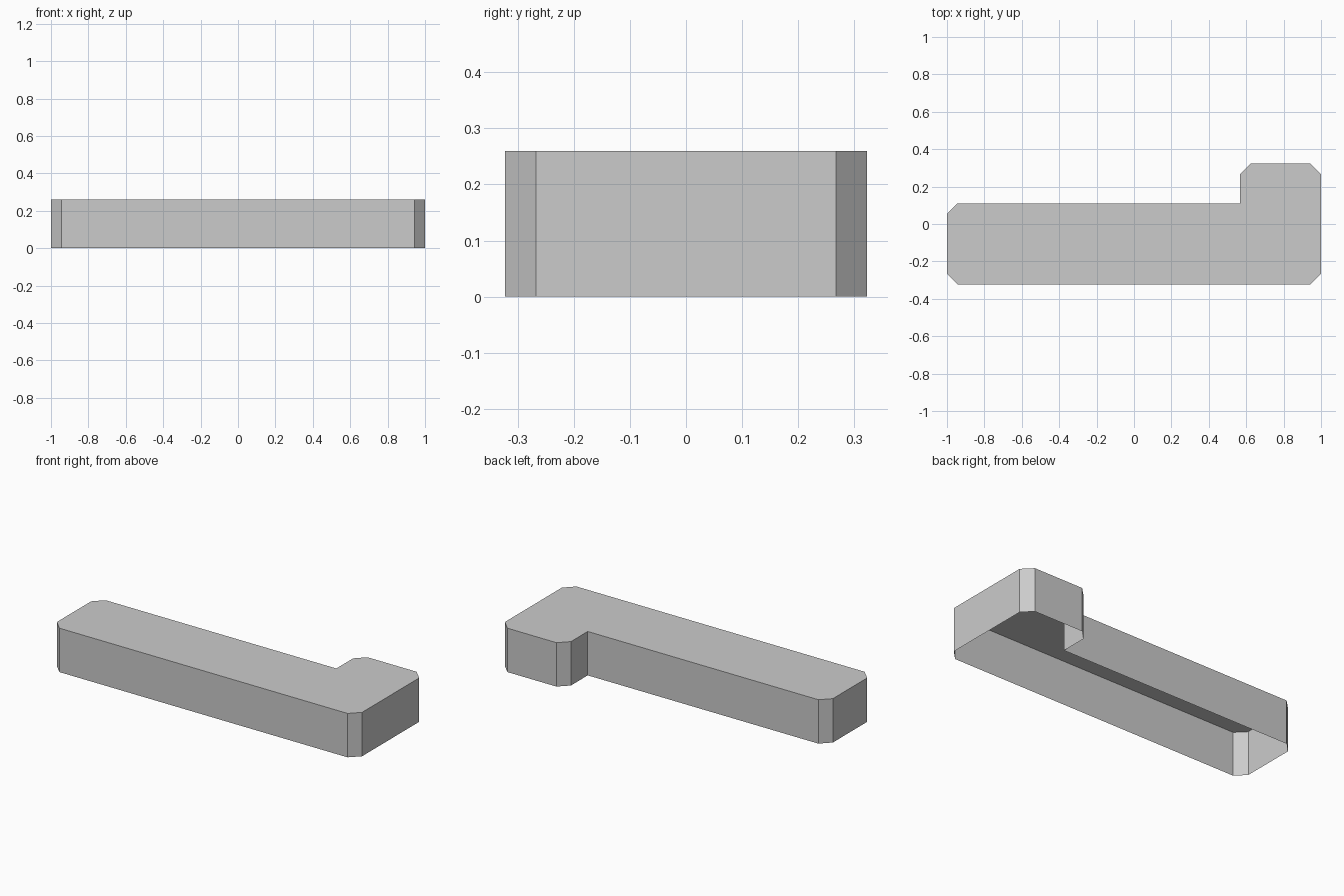
import bpy
import bmesh

cube = bpy.data.objects.get("Cube")
if cube:
    bpy.data.objects.remove(cube, do_unlink=True)

HEIGHT = 0.26
CUT = 0.056

# Plain grey material
grey = bpy.data.materials.new("grey")
grey.use_nodes = True
colour = (0.6, 0.6, 0.6, 1)
grey.diffuse_color = colour
grey.node_tree.nodes["Principled BSDF"].inputs["Base Color"].default_value = colour

# L-shaped outline, counter-clockwise; the inner corner stays sharp
corners = [(-1, -0.323), (1, -0.323), (1, 0.323),
           (0.567, 0.323), (0.567, 0.11), (-1, 0.11)]
INNER = 4


def toward(a, b):
    """Point on the edge from a to b, one corner cut away from a."""
    length = abs(b[0] - a[0]) + abs(b[1] - a[1])
    return tuple(p + (q - p) * CUT / length for p, q in zip(a, b))


outline = []
for i, corner in enumerate(corners):
    if i == INNER:
        outline.append(corner)
    else:
        outline.append(toward(corner, corners[i - 1]))
        outline.append(toward(corner, corners[(i + 1) % len(corners)]))

# Top plate and side walls, open underneath
bm = bmesh.new()
top = [bm.verts.new((x, y, HEIGHT)) for x, y in outline]
base = [bm.verts.new((x, y, 0)) for x, y in outline]
bm.faces.new(top)
for i in range(len(outline)):
    j = (i + 1) % len(outline)
    bm.faces.new((base[i], base[j], top[j], top[i]))

mesh = bpy.data.meshes.new("angled_block")
bm.to_mesh(mesh)
bm.free()
mesh.materials.append(grey)
block = bpy.data.objects.new("angled_block", mesh)
bpy.context.collection.objects.link(block)
